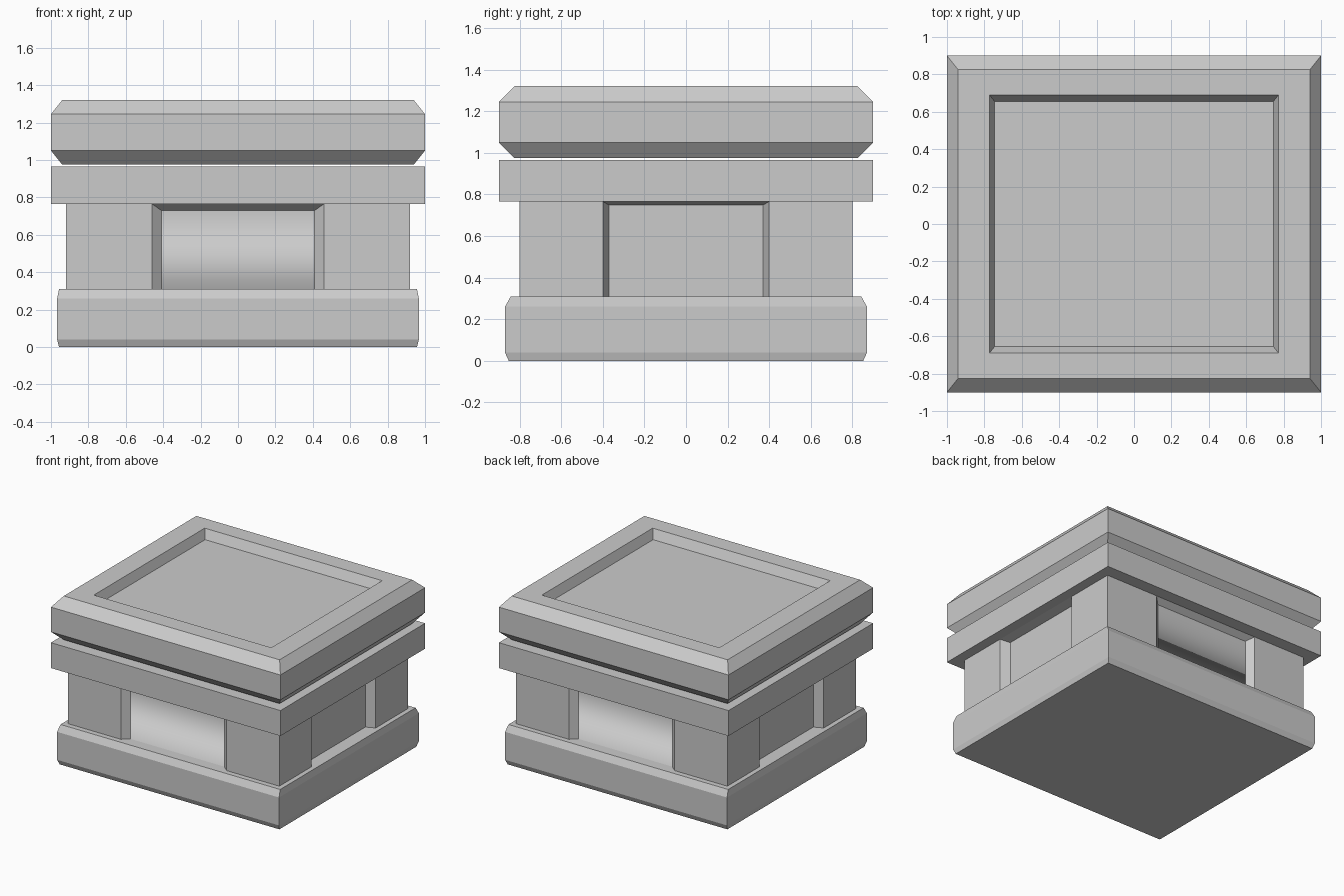
import bpy, bmesh

if "Cube" in bpy.data.objects:
    bpy.data.objects.remove(bpy.data.objects["Cube"])


def finish(name, bm):
    bmesh.ops.recalc_face_normals(bm, faces=bm.faces[:])
    mesh = bpy.data.meshes.new(name)
    bm.to_mesh(mesh)
    bm.free()
    obj = bpy.data.objects.new(name, mesh)
    bpy.context.collection.objects.link(obj)
    return obj


def stacked_block(name, sections):
    """Closed rectangular solid lofted through (half_x, half_y, z) sections."""
    bm = bmesh.new()
    rings = [[bm.verts.new((sx * hx, sy * hy, z))
              for sx, sy in ((-1, -1), (1, -1), (1, 1), (-1, 1))]
             for hx, hy, z in sections]
    for a, b in zip(rings, rings[1:]):
        for i in range(4):
            j = (i + 1) % 4
            bm.faces.new((a[i], a[j], b[j], b[i]))
    bm.faces.new(rings[0][::-1])
    bm.faces.new(rings[-1])
    return finish(name, bm)


def panelled_body(name, hx, hy, z0, z1):
    """Box whose four sides each carry a bevelled recess of full height."""
    px, py = 0.46, 0.40
    outline = [(-hx, -hy), (-px, -hy), (px, -hy),
               (hx, -hy), (hx, -py), (hx, py),
               (hx, hy), (px, hy), (-px, hy),
               (-hx, hy), (-hx, py), (-hx, -py)]
    bm = bmesh.new()
    low = [bm.verts.new((x, y, z0)) for x, y in outline]
    high = [bm.verts.new((x, y, z1)) for x, y in outline]
    for i in range(12):
        j = (i + 1) % 12
        quad = (low[i], low[j], high[j], high[i])
        if i % 3 != 1:
            bm.faces.new(quad)
            continue
        # recessed panel: narrower opening pushed towards the centre
        front = i in (1, 7)
        inset_w, inset_z, depth = (0.05, 0.035, 0.045) if front else (0.03, 0.016, 0.07)
        inner = []
        for v in quad:
            x, y, z = v.co
            z += inset_z if z == z0 else -inset_z
            if front:
                x *= (px - inset_w) / px
                y *= (hy - depth) / hy
            else:
                y *= (py - inset_w) / py
                x *= (hx - depth) / hx
            inner.append(bm.verts.new((x, y, z)))
        floor = bm.faces.new(inner)
        for k in range(4):
            m = (k + 1) % 4
            side = bm.faces.new((quad[k], quad[m], inner[m], inner[k]))
            # the sill blends softly into the long panels
            side.smooth = front and k == 0
        floor.smooth = front
    bm.faces.new(low[::-1])
    bm.faces.new(high)
    return finish(name, bm)


# Plinth with small chamfers
stacked_block("base", [(0.957, 0.852, 0), (0.967, 0.87, 0.04),
                       (0.967, 0.87, 0.26), (0.957, 0.842, 0.31)])

# Body with four recessed panels
panelled_body("body", 0.92, 0.80, 0.31, 0.765)

# Plain slab under the lid
stacked_block("collar", [(1, 0.9, 0.765), (1, 0.9, 0.965)])

# Chamfered lid with a sunken top panel
stacked_block("lid", [(0.94, 0.825, 0.975), (1, 0.9, 1.05), (1, 0.9, 1.245),
                      (0.94, 0.825, 1.32), (0.773, 0.69, 1.32),
                      (0.745, 0.655, 1.25)])
